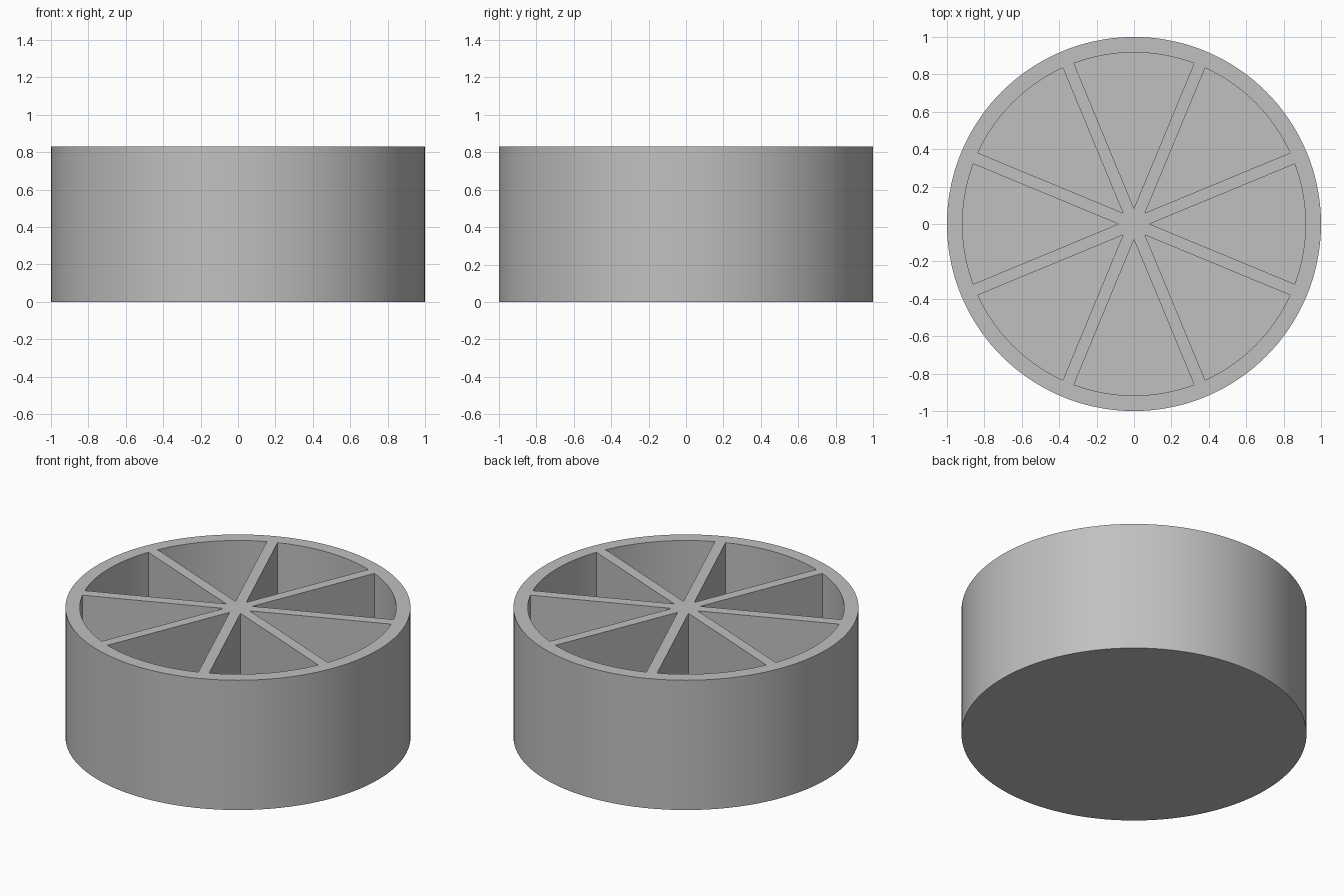
import bpy, bmesh
from math import radians, sin, cos, asin, pi
from mathutils import Vector

HEIGHT = 0.83        # overall height
INNER = 0.917        # inside radius of the rim
FLOOR = 0.083        # thickness of the closed bottom
HALF_SPOKE = 0.032   # half the divider thickness
POCKETS = 8
SEGMENTS = 144

cube = bpy.data.objects.get("Cube")
if cube:
    bpy.data.objects.remove(cube, do_unlink=True)

grey = bpy.data.materials.new("plain_grey")
grey.use_nodes = True
colour = (0.53, 0.53, 0.53, 1)
grey.diffuse_color = colour
grey.node_tree.nodes["Principled BSDF"].inputs["Base Color"].default_value = colour


def prism(bm, outline, z0, z1):
    """Extrude a flat outline from z0 to z1 as a closed solid."""
    face = bm.faces.new([bm.verts.new((x, y, z0)) for x, y in outline])
    top = bmesh.ops.extrude_face_region(bm, geom=[face])["geom"]
    verts = [v for v in top if isinstance(v, bmesh.types.BMVert)]
    bmesh.ops.translate(bm, verts=verts, vec=Vector((0, 0, z1 - z0)))


def make_object(name, solids):
    bm = bmesh.new()
    for outline, z0, z1 in solids:
        prism(bm, outline, z0, z1)
    bmesh.ops.recalc_face_normals(bm, faces=bm.faces)
    mesh = bpy.data.meshes.new(name)
    bm.to_mesh(mesh)
    bm.free()
    mesh.materials.append(grey)
    obj = bpy.data.objects.new(name, mesh)
    bpy.context.collection.objects.link(obj)
    return obj


def arc(radius, start, end, steps):
    return [(radius * cos(start + (end - start) * i / steps),
             radius * sin(start + (end - start) * i / steps)) for i in range(steps + 1)]


# Solid round body
body = make_object("divided_drum", [(arc(1, 0, 2 * pi, SEGMENTS)[:-1], 0, HEIGHT)])

# Wedge pockets, leaving the rim, the floor and the radial dividers
half = pi / POCKETS
tip = HALF_SPOKE / sin(half)
spread = half - asin(HALF_SPOKE / INNER)
wedges = []
for k in range(POCKETS):
    a = 2 * half * k
    outline = [(tip * cos(a), tip * sin(a))] + arc(INNER, a - spread, a + spread, 18)
    wedges.append((outline, FLOOR, HEIGHT + 0.2))
cutter = make_object("pocket_cutter", wedges)
cutter.hide_render = True

cut = body.modifiers.new("pockets", 'BOOLEAN')
cut.operation = 'DIFFERENCE'
cut.solver = 'EXACT'
cut.object = cutter

# Apply the cut, drop the cutter and smooth the curved walls
bpy.ops.object.select_all(action='DESELECT')
body.select_set(True)
bpy.context.view_layer.objects.active = body
bpy.ops.object.modifier_apply(modifier=cut.name)
bpy.data.objects.remove(cutter, do_unlink=True)
bpy.ops.object.shade_smooth_by_angle(angle=radians(30))
